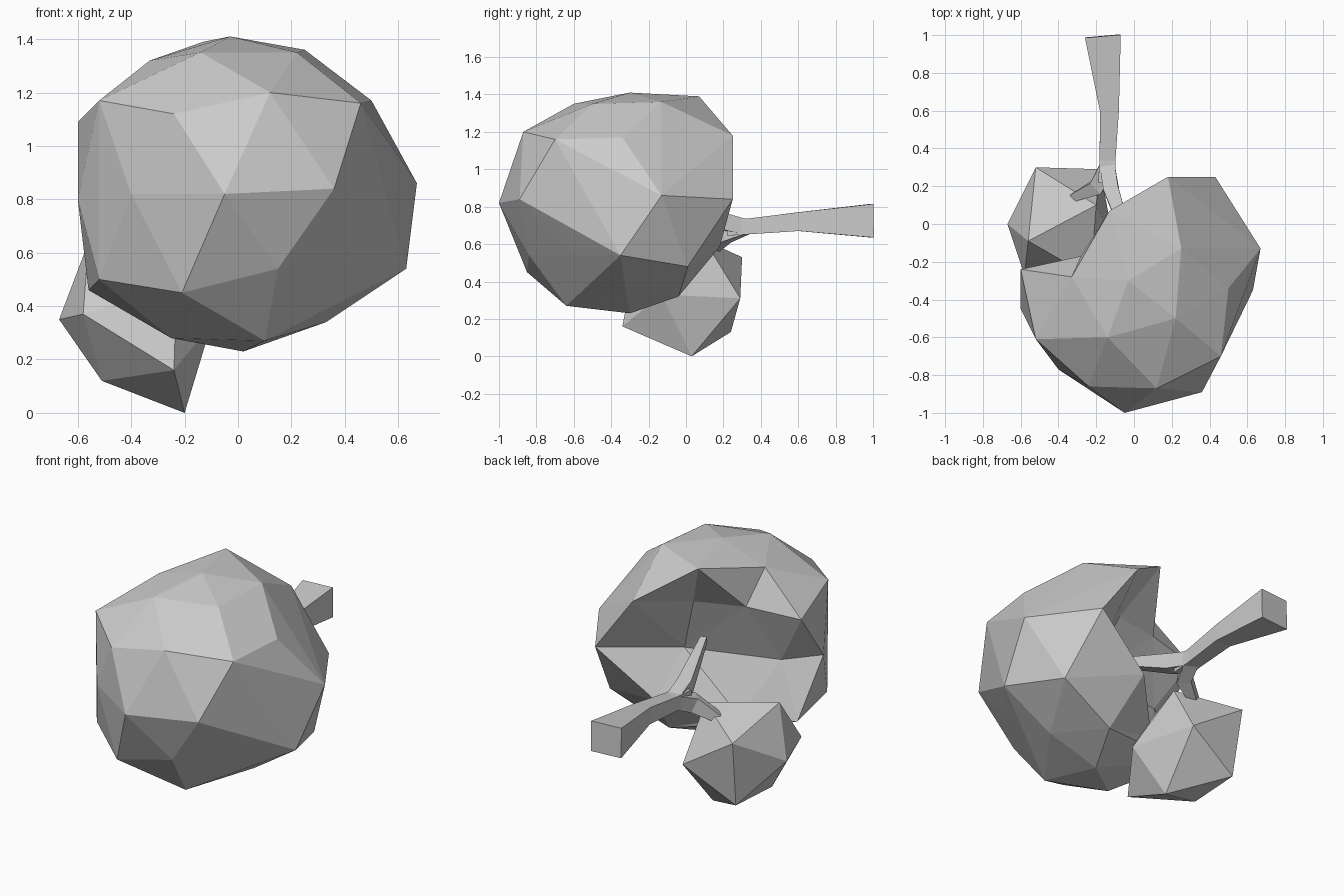
import bpy, bmesh
from mathutils import Vector

if "Cube" in bpy.data.objects:
    bpy.data.objects.remove(bpy.data.objects["Cube"])


def finish(name, bm):
    bmesh.ops.recalc_face_normals(bm, faces=bm.faces[:])
    me = bpy.data.meshes.new(name)
    bm.to_mesh(me)
    bm.free()
    ob = bpy.data.objects.new(name, me)
    bpy.context.collection.objects.link(ob)
    return ob


def hull(points):
    bm = bmesh.new()
    verts = [bm.verts.new(p) for p in points]
    bmesh.ops.convex_hull(bm, input=verts, use_existing_faces=False)
    return bm, verts


def limb(name, stations):
    """Four-sided tapering tube; station = (centre, half width, half height)."""
    bm = bmesh.new()
    rings = []
    pts = [Vector(s[0]) for s in stations]
    for i, (c, w, h) in enumerate(stations):
        t = (pts[min(i + 1, len(pts) - 1)] - pts[max(i - 1, 0)]).normalized()
        side = t.cross(Vector((0, 0, 1))).normalized()
        up = side.cross(t)
        rings.append([bm.verts.new(pts[i] + side * w * a + up * h * b)
                      for a, b in ((-1, -1), (1, -1), (1, 1), (-1, 1))])
    for r, q in zip(rings, rings[1:]):
        for k in range(4):
            bm.faces.new((r[k], r[(k + 1) % 4], q[(k + 1) % 4], q[k]))
    bm.faces.new(rings[0])
    bm.faces.new(rings[-1])
    return finish(name, bm)


# Large crown: faceted outer shell
rim = {
    "O": (.18, .25, 1.18), "N": (-.13, .07, 1.39), "P": (-.33, -.28, 1.32),
    "Q": (-.6, -.24, 1.09), "V": (-.6, -.45, .8), "X": (-.56, -.26, .46),
    "A": (.14, -.04, .32), "Z": (.5, .01, .48), "W": (.43, .25, .84),
}
shell = [
    (-.05, -1, .82), (.12, -.87, 1.2), (-.24, -.86, 1.12), (.36, -.89, .84),
    (.46, -.7, 1.16), (.5, -.34, 1.17), (.67, -.13, .86), (.63, -.35, .54),
    (.38, -.61, .54), (.15, -.84, .54), (-.21, -.85, .45), (-.03, -.3, 1.41),
    (.25, -.13, 1.36), (-.52, -.61, 1.17), (-.14, -.6, 1.35), (.22, -.5, 1.35),
    (-.4, -.77, .82), (-.52, -.6, .5), (.02, -.3, .23), (.1, -.64, .27),
    (-.25, -.52, .28), (.33, -.32, .34),
]
bm, verts = hull(list(rim.values()) + shell)
named = dict(zip(rim, verts))
# Open the back of the crown and line it with a hollow
mouth = set(named.values())
bmesh.ops.delete(bm, geom=[f for f in bm.faces if set(f.verts) <= mouth],
                 context='FACES_ONLY')
hollow = {
    "s": (.02, -.1, 1.09), "r": (-.28, -.17, 1.11), "c": (.15, -.2, .74),
    "d": (-.41, -.32, .77), "e": (.08, .18, .585), "f": (-.25, -.15, .45),
}
named.update({k: bm.verts.new(p) for k, p in hollow.items()})
for tri in ("ONs Nrs NPr PQr Osc OcW src rdc rQd QVd VXd "
            "Wce cdf cfe dXf efA fXA eAZ WeZ").split():
    bm.faces.new([named[k] for k in tri])
bmesh.ops.delete(bm, geom=[e for e in bm.edges if not e.link_faces], context='EDGES')
bmesh.ops.delete(bm, geom=[v for v in bm.verts if not v.link_faces], context='VERTS')
finish("large_crown", bm)

# Small crown: irregular twenty-sided lump
bm, _ = hull([
    (-.2, .03, 0), (-.24, -.34, .16), (-.5, .24, .13), (-.51, -.09, .12),
    (-.67, 0, .35), (-.58, -.27, .37), (-.52, .3, .53), (-.18, .29, .31),
    (-.56, -.09, .64), (-.2, .1, .62), (-.1, -.13, .33), (-.23, -.28, .48)])
finish("small_crown", bm)

# Trunk and its two branches
limb("trunk", [((-.165, .995, .725), .095, .09), ((-.13, .6, .72), .05, .05),
               ((-.14, .34, .695), .042, .042), ((-.145, .22, .69), .045, .045)])
limb("large_branch", [((-.14, .3, .695), .04, .042), ((-.12, .18, .725), .04, .045),
                      ((0, -.17, .84), .018, .02)])
limb("small_branch", [((-.14, .31, .69), .04, .04), ((-.19, .2, .65), .04, .045),
                      ((-.32, .14, .57), .02, .025)])
